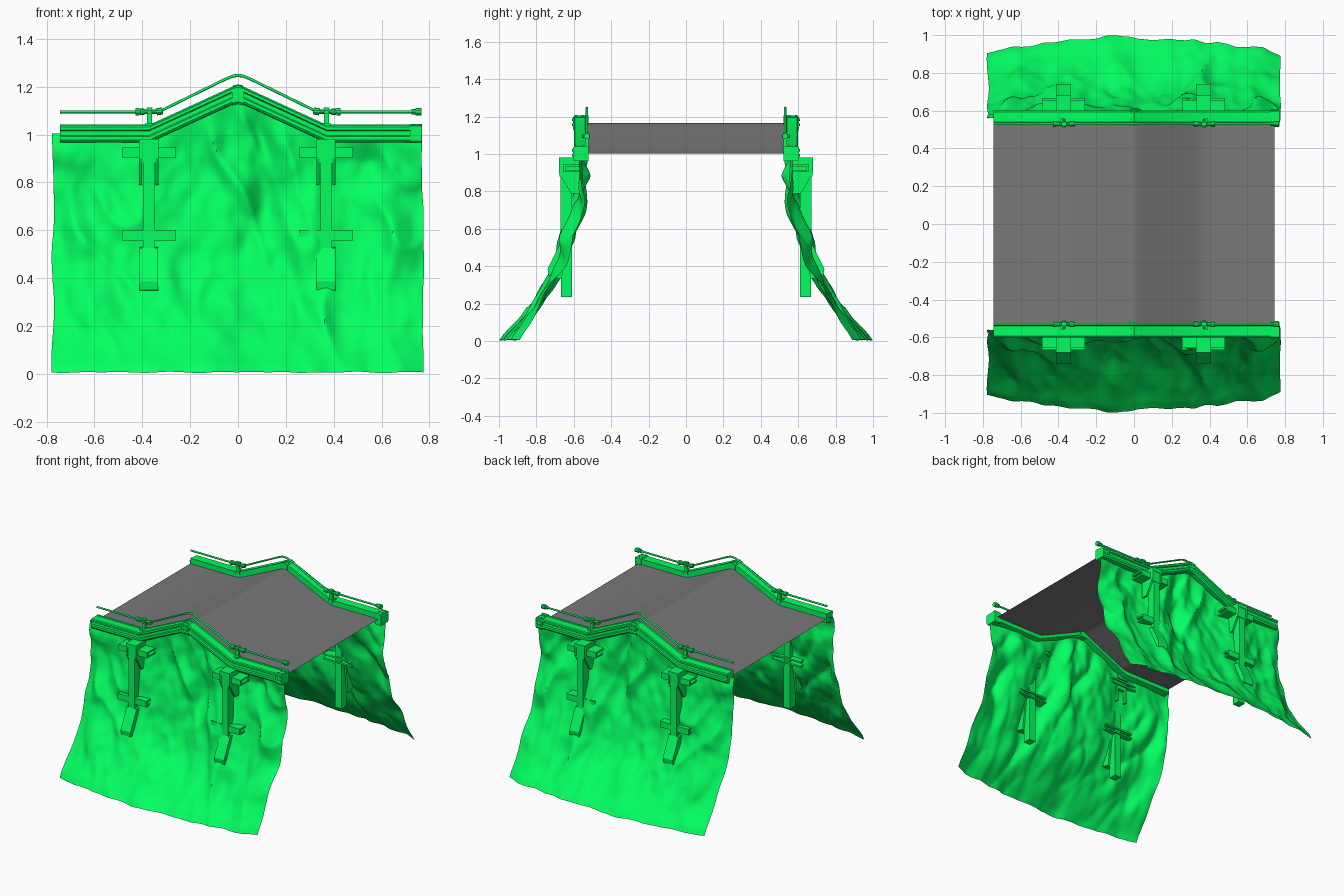
import bpy, bmesh, math
from mathutils import Vector, noise

if "Cube" in bpy.data.objects:
    bpy.data.objects.remove(bpy.data.objects["Cube"])


def material(name, rgb):
    m = bpy.data.materials.new(name)
    m.diffuse_color = (*rgb, 1)
    m.use_nodes = True
    m.node_tree.nodes["Principled BSDF"].inputs["Base Color"].default_value = m.diffuse_color
    return m


GREEN = material("green", (0.001, 1.0, 0.12))
ROAD = material("road_grey", (0.19, 0.19, 0.19))


def finish(name, bm, mat, mirror=True, angle=30, recalc=True):
    """Turn a bmesh into an object; the far side is a mirror across y = 0."""
    if recalc:
        bmesh.ops.recalc_face_normals(bm, faces=bm.faces)
    me = bpy.data.meshes.new(name)
    bm.to_mesh(me)
    bm.free()
    me.materials.append(mat)
    ob = bpy.data.objects.new(name, me)
    bpy.context.collection.objects.link(ob)
    bpy.ops.object.select_all(action='DESELECT')
    ob.select_set(True)
    bpy.context.view_layer.objects.active = ob
    bpy.ops.object.shade_smooth_by_angle(angle=math.radians(angle))
    if mirror:
        mod = ob.modifiers.new("Mirror", 'MIRROR')
        mod.use_axis = (False, True, False)
        mod.use_mirror_merge = False
    return ob


def sweep(bm, profile, path):
    """Sweep a closed (y, z) profile along an (x, z) path, with end caps."""
    rings = [[bm.verts.new((x, y, z + dz)) for y, dz in profile] for x, z in path]
    n = len(profile)
    for a, b in zip(rings, rings[1:]):
        for i in range(n):
            j = (i + 1) % n
            bm.faces.new((a[i], a[j], b[j], b[i]))
    bm.faces.new(rings[0])
    bm.faces.new(rings[-1][::-1])


def prism(bm, profile, x0, x1):
    sweep(bm, profile, [(x0, 0), (x1, 0)])


def box(bm, x0, x1, y0, y1, z0, z1):
    prism(bm, [(y0, z0), (y1, z0), (y1, z1), (y0, z1)], x0, x1)


def rod(bm, p, q, r, n=10):
    p, q = Vector(p), Vector(q)
    d = q - p
    mat = d.to_track_quat('Z', 'Y').to_matrix().to_4x4()
    mat.translation = (p + q) / 2
    bmesh.ops.create_cone(bm, cap_ends=True, segments=n, radius1=r, radius2=r,
                          depth=d.length, matrix=mat)


def lerp_table(t, table):
    for (a, va), (b, vb) in zip(table, table[1:]):
        if t <= b:
            f = max(0, (t - a) / (b - a))
            return va + (vb - va) * f
    return table[-1][1]


def deck_z(x):
    return 1.0 + 0.17 * max(0, 1 - abs(x) / 0.37)


# Road sheet with a slightly rounded crest
bm = bmesh.new()
half = [(0.745, 1.003), (0.40, 1.003), (0.36, 1.006), (0.32, 1.022), (0.05, 1.146), (0.02, 1.161)]
prof = [(-x, z) for x, z in half] + [(0, 1.166)] + half[::-1]
rows = [[bm.verts.new((x, y, z)) for x, z in prof] for y in (-0.53, 0.53)]
for i in range(len(prof) - 1):
    bm.faces.new((rows[0][i], rows[0][i + 1], rows[1][i + 1], rows[1][i]))
finish("road_surface", bm, ROAD, mirror=False, angle=60, recalc=False)

# Rock face: flared open sheet with folds, bulging around the support columns
SLOPE = [(0, 0.91), (0.05, 0.87), (0.1, 0.835), (0.2, 0.775), (0.4, 0.68), (0.5, 0.64),
         (0.6, 0.61), (0.7, 0.585), (0.85, 0.562), (1.0, 0.562), (1.2, 0.562)]
NX, NZ = 120, 90
bm = bmesh.new()
grid = []
for k in range(NZ + 1):
    row = []
    for i in range(NX + 1):
        x = -0.775 + 1.55 * i / NX
        t = k / NZ
        z = (deck_z(x) + 0.005) * t
        y = sum(lerp_table(z + d, SLOPE) for d in (-0.04, 0, 0.04)) / 3
        y += 0.085 * (1 - (x / 0.78) ** 2) * max(0, 1 - z / 0.3) ** 1.5
        bulge = 0.5 + 0.5 * math.cos(2 * math.pi * min(abs(abs(x) - 0.37), 0.3) / 0.6)
        y += 0.035 * bulge * math.exp(-((z - 0.74) / 0.16) ** 2)
        fade = min(1, (1 - t) / 0.12) * (0.35 + 0.65 * min(1, t / 0.2))
        warp = 0.12 * noise.noise(Vector((x * 2, z * 3, 9)))
        folds = noise.noise(Vector(((x + warp) * 7, z * 1.6, 2.3)))
        lumps = noise.noise(Vector((x * 4.5, z * 4.5, 7.1)))
        crease = 1 - 2 * abs(noise.noise(Vector(((x + z * 0.25) * 6, z * 3.2, 4.7))))
        fine = noise.noise(Vector((x * 17, z * 11, 1.2)))
        calm = 1 - 0.5 * bulge
        y += fade * (calm * (0.065 * folds + 0.035 * lumps) + 0.03 * (crease - 0.6) + 0.011 * fine)
        dx = 0.012 * noise.noise(Vector((x * 5, z * 5, 3.3)))
        dz = 0.006 * (1 + noise.noise(Vector((x * 9, 0, 5)))) * (1 - t) ** 8
        row.append(bm.verts.new((x + dx, y, z + dz)))
    grid.append(row)
for a, b in zip(grid, grid[1:]):
    for i in range(NX):
        bm.faces.new((a[i], b[i], b[i + 1], a[i + 1]))
finish("rock_face", bm, GREEN, angle=50, recalc=False)

# Edge beam with grooved outer face, following the deck
bm = bmesh.new()
beam = [(0.525, -0.025), (0.57, -0.034), (0.592, -0.032), (0.6, -0.022), (0.6, -0.008),
        (0.592, -0.003), (0.592, 0.015), (0.6, 0.02), (0.6, 0.032), (0.594, 0.037),
        (0.54, 0.037), (0.537, 0.041), (0.525, 0.041)]
sweep(bm, beam, [(x, deck_z(x)) for x in (-0.745, -0.37, 0, 0.37, 0.765)])
finish("edge_beam", bm, GREEN)

# Splice plates with bolts, at the crest and at one end
bm = bmesh.new()
for cx, cz, w in ((0, 1.163, 0.025), (0.745, 1.0, 0.025)):
    peak = 0.006 if cx == 0 else 0
    sweep(bm, [(0.52, -0.036), (0.595, -0.036), (0.604, -0.026), (0.604, 0.035),
               (0.598, 0.04), (0.54, 0.04), (0.538, 0.044), (0.52, 0.044)],
          [(cx - w, cz - peak), (cx, cz), (cx + w, cz - peak)])
    for bx in (cx - 0.012, cx + 0.012):
        for bz in (-0.006, 0.02):
            rod(bm, (bx, 0.6, cz + bz), (bx, 0.61, cz + bz), 0.007, 8)
        for by in (0.553, 0.588):
            rod(bm, (bx, by, cz + 0.03), (bx, by, cz + 0.045), 0.006, 8)
finish("splice_plates", bm, GREEN)

# Pipe rail
bm = bmesh.new()
R = 0.0065
ring = [(0.53 + R * math.cos(a * math.pi / 4), R * math.sin(a * math.pi / 4)) for a in range(8)]
half = [(0.745, 1.095), (0.335, 1.095), (0.315, 1.103), (0.06, 1.228), (0.04, 1.237), (0.02, 1.245)]
sweep(bm, ring, [(-x, z) for x, z in half] + [(0, 1.247)] + half[::-1])
finish("pipe_rail", bm, GREEN, angle=50)

# Rail posts, couplings and end clamp
bm = bmesh.new()
for cx in (-0.37, 0.37):
    s = 1 if cx > 0 else -1
    box(bm, cx - 0.011, cx + 0.011, 0.522, 0.54, 1.02, 1.108)
    box(bm, cx - 0.018, cx + 0.018, 0.517, 0.56, 1.03, 1.046)
    rod(bm, (cx, 0.512, 1.095), (cx, 0.555, 1.095), 0.009)
    box(bm, cx - 0.013, cx + 0.013, 0.52, 0.54, 1.108, 1.114)
    rod(bm, (cx - 0.04, 0.53, 1.095), (cx + 0.04, 0.53, 1.095), 0.009)
    for off, r in ((0.03, 0.013), (0.05, 0.016)):
        rod(bm, (cx + s * (off - 0.009), 0.53, 1.095), (cx + s * (off + 0.009), 0.53, 1.095), r)
    rod(bm, (cx - s * 0.03, 0.53, 1.095), (cx - s * 0.055, 0.53, 1.099), 0.015)
rod(bm, (0.725, 0.53, 1.095), (0.745, 0.53, 1.095), 0.012)
rod(bm, (0.742, 0.53, 1.095), (0.768, 0.53, 1.095), 0.016)
finish("rail_fittings", bm, GREEN)

# Support brackets: column, head with gussets, cross channels and foot
for side, cx in (("left", -0.373), ("right", 0.368)):
    bm = bmesh.new()
    box(bm, cx - 0.024, cx + 0.024, 0.61, 0.672, 0.48, 0.9)
    box(bm, cx - 0.04, cx + 0.04, 0.56, 0.68, 0.955, 0.982)
    box(bm, cx - 0.032, cx + 0.032, 0.57, 0.675, 0.88, 0.957)
    for sx in (-1, 1):
        a, b = sorted((cx + sx * 0.028, cx + sx * 0.04))
        prism(bm, [(0.57, 0.96), (0.68, 0.96), (0.68, 0.9), (0.615, 0.79), (0.57, 0.79)], a, b)
    finish(side + "_support_column", bm, GREEN)

    bm = bmesh.new()
    for z0, z1, y0, y1 in ((0.904, 0.946, 0.56, 0.657), (0.557, 0.6, 0.6, 0.668)):
        prism(bm, [(y1, z0), (y1, z1), (y0, z1), (y0, z1 - 0.012), (y1 - 0.014, z1 - 0.012),
                   (y1 - 0.014, z0 + 0.012), (y0, z0 + 0.012), (y0, z0)], cx - 0.113, cx + 0.113)
    finish(side + "_cross_channels", bm, GREEN)

    bm = bmesh.new()
    box(bm, cx - 0.026, cx + 0.026, 0.61, 0.668, 0.235, 0.53)
    prism(bm, [(0.64, 0.53), (0.672, 0.525), (0.74, 0.385), (0.735, 0.35), (0.665, 0.33)],
          cx - 0.039, cx + 0.039)
    finish(side + "_support_foot", bm, GREEN)
